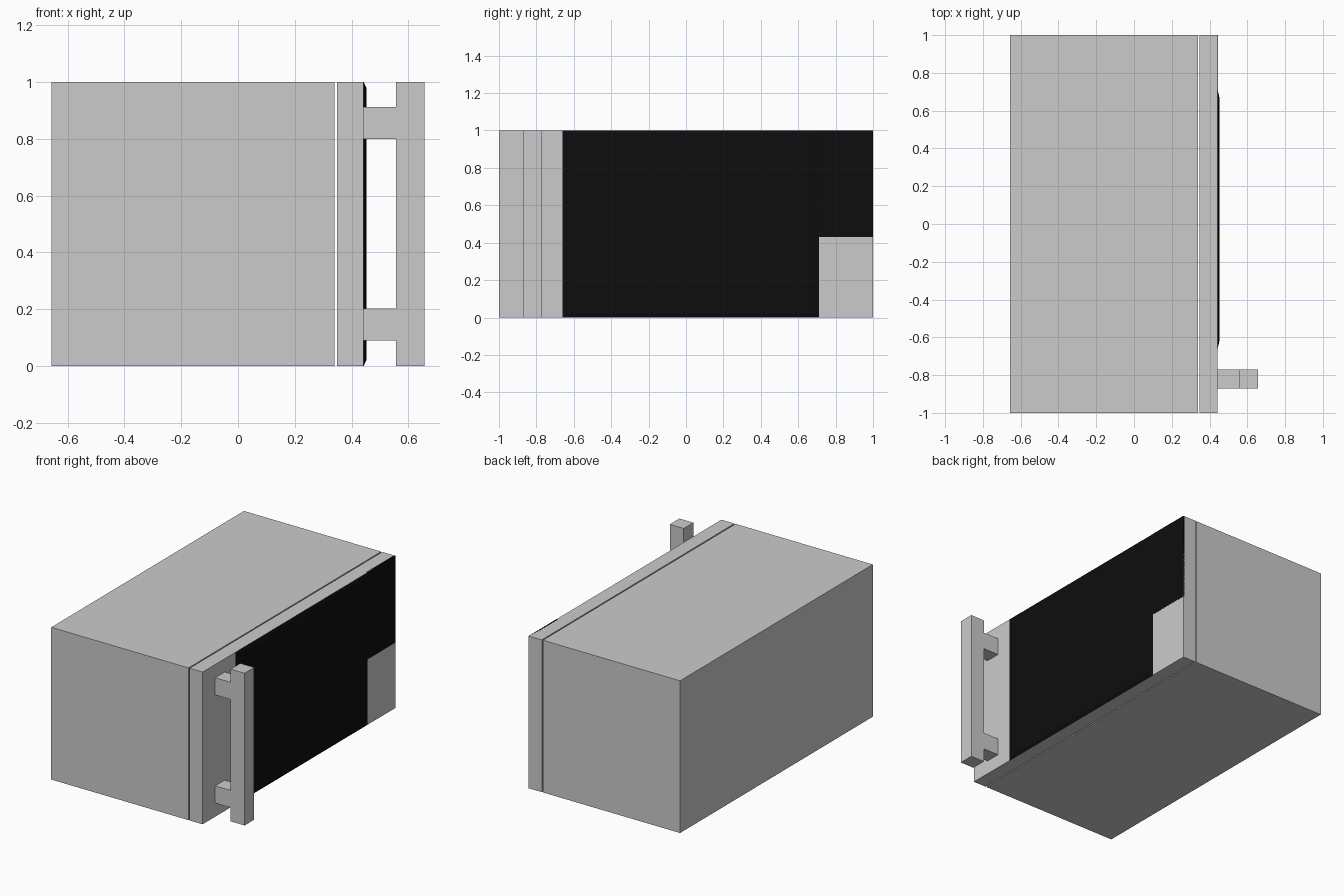
import bpy, bmesh

if "Cube" in bpy.data.objects:
    bpy.data.objects.remove(bpy.data.objects["Cube"])

black = bpy.data.materials.new("black_glass")
black.diffuse_color = (0.004, 0.004, 0.004, 1)
black.use_nodes = True
black.node_tree.nodes["Principled BSDF"].inputs["Base Color"].default_value = black.diffuse_color


def box(name, x, y, z, mat=None):
    """Axis-aligned box from (min, max) ranges."""
    bm = bmesh.new()
    bmesh.ops.create_cube(bm, size=1)
    for v in bm.verts:
        for i, (lo, hi) in enumerate((x, y, z)):
            v.co[i] = lo if v.co[i] < 0 else hi
    return finish(name, bm, [mat] if mat else [])


def finish(name, bm, mats):
    mesh = bpy.data.meshes.new(name)
    bm.to_mesh(mesh)
    bm.free()
    for m in mats:
        mesh.materials.append(m)
    ob = bpy.data.objects.new(name, mesh)
    bpy.context.collection.objects.link(ob)
    return ob


DOOR_BACK, DOOR_FRONT, GLASS_FRONT = 0.348, 0.443, 0.452

# Oven body and front panel, separated by a thin gap
box("oven_body", (-0.657, 0.34), (-1, 1), (0, 1))
box("front_panel", (DOOR_BACK, DOOR_FRONT), (-1, 1), (0, 1))

# Raised window: grey sloped frame with a black glass face
bm = bmesh.new()
bmesh.ops.create_cube(bm, size=1)
for v in bm.verts:
    front = v.co.x > 0
    v.co.y = (-0.62 if front else -0.66) if v.co.y < 0 else (0.67 if front else 0.71)
    v.co.z = (0.02 if front else 0.0) if v.co.z < 0 else (0.98 if front else 1.0)
    v.co.x = GLASS_FRONT if front else DOOR_FRONT
bm.normal_update()
for f in list(bm.faces):
    if f.normal.x > 0.9:
        f.material_index = 1
    elif f.normal.x < -0.9:
        bm.faces.remove(f)
grey = bpy.data.materials.new("frame_grey")
grey.diffuse_color = (0.8, 0.8, 0.8, 1)
grey.use_nodes = True
grey.node_tree.nodes["Principled BSDF"].inputs["Base Color"].default_value = grey.diffuse_color
finish("door_window", bm, [grey, black])

# Control panel display in the upper corner
box("control_panel", (DOOR_FRONT - 0.01, DOOR_FRONT + 0.001), (0.71, 1), (0.43, 1), black)

# Door handle: upright bar on two mounts
HANDLE_Y = (-0.87, -0.77)
box("handle_bar", (0.556, 0.657), HANDLE_Y, (0, 1))
for name, z in (("lower", (0.09, 0.203)), ("upper", (0.80, 0.913))):
    box(f"handle_mount_{name}", (DOOR_FRONT, 0.556), HANDLE_Y, z)
